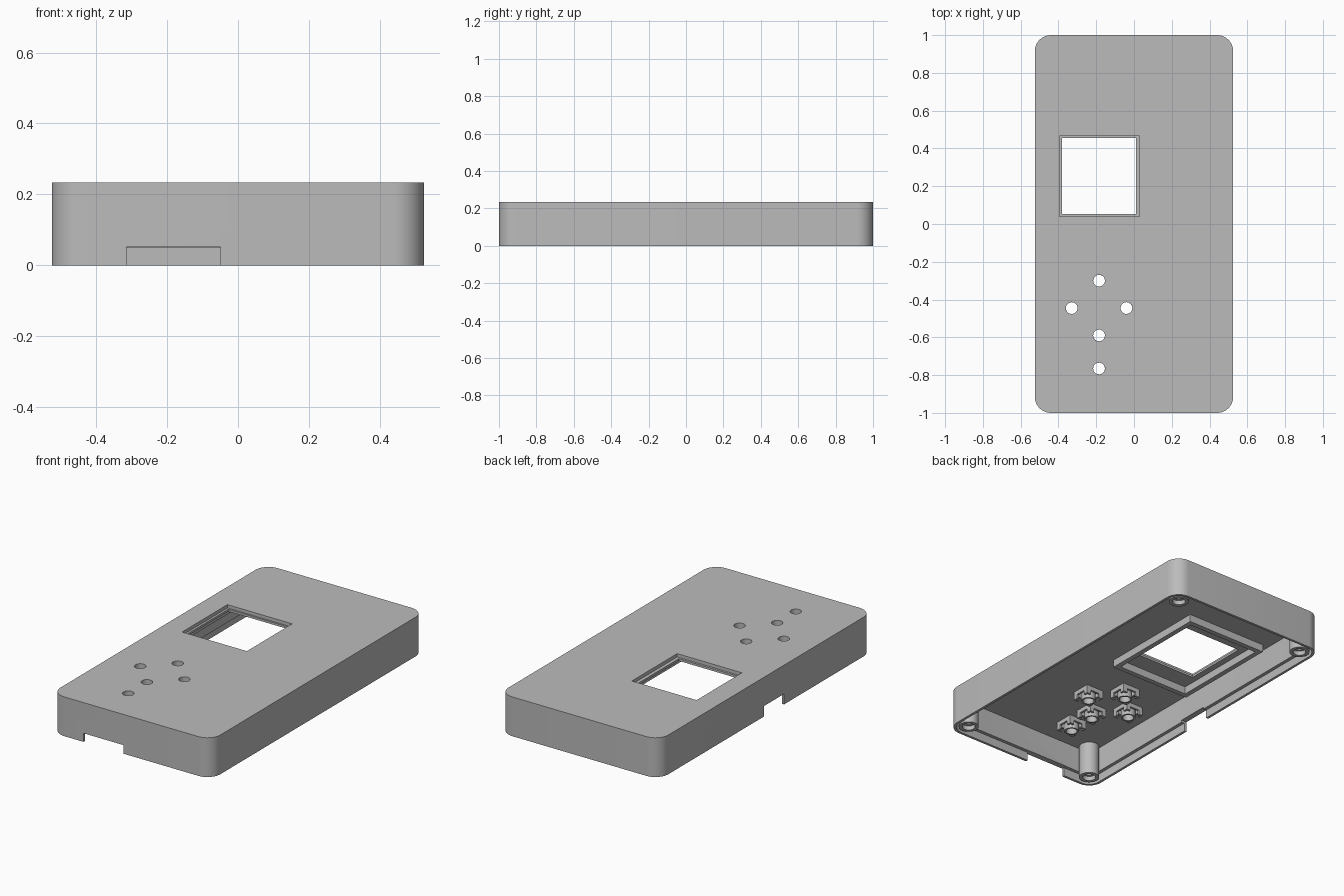
import bpy, bmesh, math
from mathutils import Vector

if "Cube" in bpy.data.objects:
    bpy.data.objects.remove(bpy.data.objects["Cube"], do_unlink=True)

grey = bpy.data.materials.new("grey_plastic")
grey.use_nodes = True
COLOUR = (0.5, 0.5, 0.5, 1)
grey.diffuse_color = COLOUR
grey.node_tree.nodes["Principled BSDF"].inputs["Base Color"].default_value = COLOUR

HEIGHT, CEILING, LEDGE = 0.233, 0.2, 0.05


def add_mesh(name, bm):
    bmesh.ops.recalc_face_normals(bm, faces=bm.faces[:])
    mesh = bpy.data.meshes.new(name)
    bm.to_mesh(mesh)
    bm.free()
    mesh.materials.append(grey)
    obj = bpy.data.objects.new(name, mesh)
    bpy.context.collection.objects.link(obj)
    return obj


def block(name, x0, x1, y0, y1, z0, z1, radius=0.0, steps=10):
    """Upright block, with rounded corners if a radius is given."""
    bm = bmesh.new()
    ring = []
    corners = [(x1, y1, -1, -1), (x0, y1, 1, -1), (x0, y0, 1, 1), (x1, y0, -1, 1)]
    for i, (x, y, sx, sy) in enumerate(corners):
        for k in range(steps + 1 if radius else 1):
            a = math.pi / 2 * (i + k / steps)
            px = x + sx * radius + radius * math.cos(a)
            py = y + sy * radius + radius * math.sin(a)
            ring.append(bm.verts.new((px, py, z0)))
    face = bm.faces.new(ring)
    ext = bmesh.ops.extrude_face_region(bm, geom=[face])
    verts = [g for g in ext["geom"] if isinstance(g, bmesh.types.BMVert)]
    bmesh.ops.translate(bm, verts=verts, vec=(0, 0, z1 - z0))
    return add_mesh(name, bm)


def inset_block(name, inset, z0, z1):
    w, d = 0.525 - inset, 1 - inset
    return block(name, -w, w, -d, d, z0, z1, 0.085 - inset)


def lathe(name, x, y, profile, segments=32):
    """Closed (radius, z) profile turned around an upright axis."""
    bm = bmesh.new()
    rings = []
    for i in range(segments):
        a = 2 * math.pi * i / segments
        rings.append([bm.verts.new((x + r * math.cos(a), y + r * math.sin(a), z))
                      for r, z in profile])
    n = len(profile)
    for i in range(segments):
        p, q = rings[i], rings[(i + 1) % segments]
        for k in range(n):
            m = (k + 1) % n
            bm.faces.new((p[k], q[k], q[m], p[m]))
    return add_mesh(name, bm)


def disc(name, x, y, r, z0, z1):
    return block(name, x - r, x + r, y - r, y + r, z0, z1, r, 8)


def cut(obj, cutters):
    """Subtract each cutter and delete it."""
    for c in cutters:
        mod = obj.modifiers.new("cut", "BOOLEAN")
        mod.operation, mod.solver, mod.object = "DIFFERENCE", "EXACT", c
        bpy.context.view_layer.update()
        graph = bpy.context.evaluated_depsgraph_get()
        mesh = bpy.data.meshes.new_from_object(obj.evaluated_get(graph))
        obj.modifiers.clear()
        obj.data = mesh
        bpy.data.objects.remove(c, do_unlink=True)
    return obj


parts = []
buttons = [(-0.185, -0.30), (-0.33, -0.445), (-0.04, -0.445),
           (-0.185, -0.59), (-0.185, -0.765)]

# Case: hollow from below, with a thin lip around the rim
case = inset_block("case", 0, 0, HEIGHT)
cut(case, [
    inset_block("cavity", 0.035, -0.1, CEILING),
    inset_block("lip_step", 0.015, -0.1, LEDGE),
    block("front_notch", -0.315, -0.05, -1.1, -0.95, -0.1, 0.051),
    block("side_notch", -0.6, -0.48, -0.17, 0.02, -0.1, 0.062),
    block("window_recess", -0.395, 0.03, 0.04, 0.465, 0.213, 0.3),
    block("window_hole", -0.382, 0.01, 0.053, 0.455, 0.1, 0.3),
])
cut(case, [disc("button_hole", x, y, 0.031, 0.1, 0.3) for x, y in buttons])
parts.append(case)

# Raised frame behind the window
frame = block("window_frame", -0.45, 0.08, -0.085, 0.585, 0.155, CEILING + 0.002)
cut(frame, [block("frame_inside", -0.42, 0.05, -0.055, 0.555, 0.1, 0.3)])
parts.append(frame)

# Corner screw posts with a counterbored hole
for sx in (-1, 1):
    for sy in (-1, 1):
        parts.append(lathe("screw_post", sx * 0.44, sy * 0.915, [
            (0.056, 0.004), (0.056, CEILING + 0.002), (0.02, CEILING + 0.002),
            (0.02, 0.03), (0.036, 0.03), (0.036, 0.004)]))

# Button guides: a tube inside a slotted square holder
for x, y in buttons:
    parts.append(lathe("button_tube", x, y, [
        (0.031, 0.14), (0.031, CEILING + 0.002),
        (0.041, CEILING + 0.002), (0.041, 0.14)], 24))
    h, t, slot = 0.058, 0.046, 0.03
    holder = block("button_holder", x - h, x + h, y - h, y + h, 0.15, CEILING + 0.002)
    cut(holder, [
        block("holder_inside", x - t, x + t, y - t, y + t, 0.1, 0.3),
        block("slot_x", x - 0.1, x + 0.1, y - slot, y + slot, 0.1, 0.175),
        block("slot_y", x - slot, x + slot, y - 0.1, y + 0.1, 0.1, 0.175),
    ])
    parts.append(holder)

# Smooth rounded walls, keep edges sharp
bpy.ops.object.select_all(action="DESELECT")
for p in parts:
    p.select_set(True)
bpy.context.view_layer.objects.active = case
bpy.ops.object.shade_smooth_by_angle(angle=math.radians(30))
